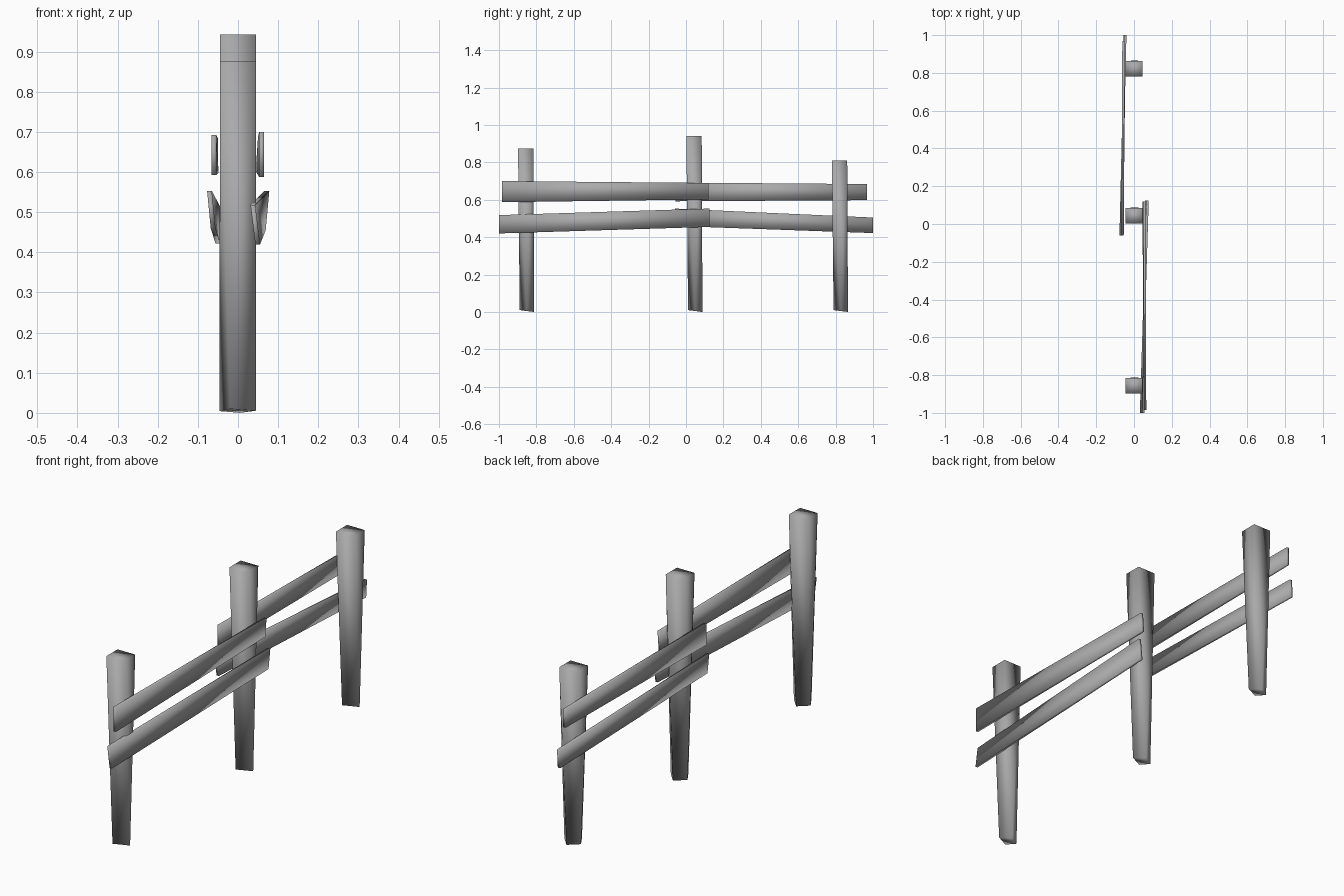
import bpy, bmesh

cube = bpy.data.objects.get("Cube")
if cube:
    bpy.data.objects.remove(cube, do_unlink=True)

wood = bpy.data.materials.new("weathered grey wood")
wood.use_nodes = True
GREY = (0.4, 0.4, 0.4, 1)
wood.diffuse_color = GREY
wood.node_tree.nodes["Principled BSDF"].inputs["Base Color"].default_value = GREY


def loft(name, start, end):
    """Smooth four-sided beam between two end loops of four points."""
    bm = bmesh.new()
    a = [bm.verts.new(p) for p in start]
    b = [bm.verts.new(p) for p in end]
    bm.faces.new(a)
    bm.faces.new(b)
    for i in range(4):
        j = (i + 1) % 4
        bm.faces.new((a[i], a[j], b[j], b[i]))
    bmesh.ops.recalc_face_normals(bm, faces=bm.faces)
    for f in bm.faces:
        f.smooth = True
    mesh = bpy.data.meshes.new(name)
    bm.to_mesh(mesh)
    bm.free()
    mesh.materials.append(wood)
    obj = bpy.data.objects.new(name, mesh)
    bpy.context.collection.objects.link(obj)


# Posts: square top, narrower twisted foot with a slightly slanted cut
TOP = [(-.045, -.041), (.045, -.041), (.045, .041), (-.045, .041)]
FOOT = [(-.02, -.032), (.045, .004), (.005, .045), (-.046, .012)]


def post(name, y, height):
    loft(name,
         [(px, y + py, max(0, .006 - .13 * py)) for px, py in FOOT],
         [(px, y + py, height) for px, py in TOP])


post("front_post", -.857, .875)
post("middle_post", .043, .942)
post("back_post", .821, .81)


# Rails: thin planks, each end given as y, top (x, z) and bottom (x, z)
def rail(name, *ends, half=.006):
    loops = []
    for y, (tx, tz), (bx, bz) in ends:
        loops.append([(tx - half, y, tz), (tx + half, y, tz),
                      (bx + half, y, bz), (bx - half, y, bz)])
    loft(name, *loops)


rail("front_upper_rail",
     (-.985, (.059, .70), (.059, .587)),
     (.12, (.056, .69), (.05, .602)))
rail("front_lower_rail",
     (-1, (.037, .518), (.049, .42)),
     (.125, (.072, .553), (.063, .455)))
rail("back_upper_rail",
     (-.055, (-.06, .692), (-.06, .592)),
     (.968, (-.056, .684), (-.055, .598)))
rail("back_lower_rail",
     (-.06, (-.071, .553), (-.062, .46)),
     (1, (-.046, .505), (-.05, .422)))
